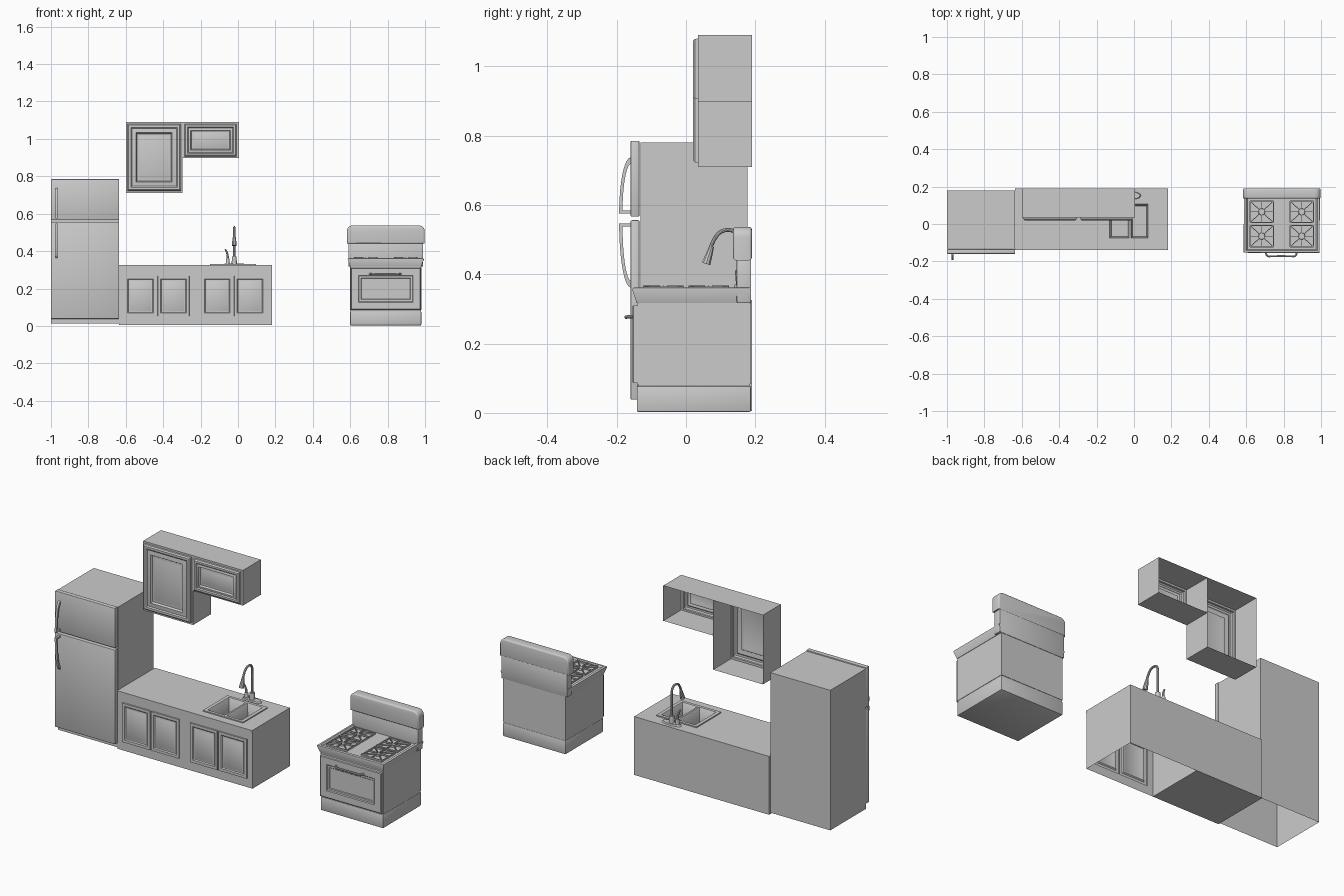
import bpy, bmesh, math
from mathutils import Vector, Matrix

if "Cube" in bpy.data.objects:
    bpy.data.objects.remove(bpy.data.objects["Cube"])


def finish(name, bm):
    me = bpy.data.meshes.new(name)
    bm.to_mesh(me)
    bm.free()
    ob = bpy.data.objects.new(name, me)
    bpy.context.collection.objects.link(ob)
    return ob


def add_box(bm, lo, hi):
    lo, hi = Vector(lo), Vector(hi)
    m = Matrix.Translation((lo + hi) / 2) @ Matrix.Diagonal((*(hi - lo), 1))
    return bmesh.ops.create_cube(bm, size=1, matrix=m)["verts"]


def box(name, lo, hi, bevel=0.0, seg=2):
    bm = bmesh.new()
    add_box(bm, lo, hi)
    if bevel:
        bmesh.ops.bevel(bm, geom=bm.edges[:], offset=bevel, segments=seg, profile=0.5, affect='EDGES')
    return finish(name, bm)


def grid(bm, us, vs, place, skip=()):
    """Sheet of cells; returns faces by (column, row)."""
    vt = [[bm.verts.new(place(u, v)) for v in vs] for u in us]
    return {(i, j): bm.faces.new((vt[i][j], vt[i + 1][j], vt[i + 1][j + 1], vt[i][j + 1]))
            for i in range(len(us) - 1) for j in range(len(vs) - 1) if (i, j) not in skip}


def steps(bm, face, seq):
    bm.normal_update()
    for t, d in seq:
        bmesh.ops.inset_individual(bm, faces=[face], thickness=t, depth=d, use_even_offset=True)


def sides(bm, lo, hi, keep):
    """Selected plain walls of a box: left, right, back, top, bottom."""
    (a, b, c), (d, e, f) = lo, hi
    quads = {'l': ((a, e, c), (a, b, c), (a, b, f), (a, e, f)),
             'r': ((d, b, c), (d, e, c), (d, e, f), (d, b, f)),
             'k': ((d, e, c), (a, e, c), (a, e, f), (d, e, f)),
             'f': ((a, b, c), (d, b, c), (d, b, f), (a, b, f)),
             't': ((a, b, f), (d, b, f), (d, e, f), (a, e, f)),
             'b': ((a, e, c), (d, e, c), (d, b, c), (a, b, c))}
    for k in keep:
        bm.faces.new([bm.verts.new(p) for p in quads[k]])


def cabinet(name, xs, zs, y0, y1, keep, door):
    """Hollow carcass whose odd front cells become panelled doors."""
    bm = bmesh.new()
    cells = grid(bm, xs, zs, lambda u, v: (u, y0, v))
    for (i, j), f in cells.items():
        if i % 2 and j == 1:
            steps(bm, f, door)
    sides(bm, (xs[0], y0, zs[0]), (xs[-1], y1, zs[-1]), keep)
    bmesh.ops.remove_doubles(bm, verts=bm.verts[:], dist=1e-5)
    return finish(name, bm)


def prism(name, pts, axis, lo, hi, bevel=0.0):
    """Outline extruded along x (points y,z) or y (points x,z)."""
    put = (lambda p, t: (t, p[0], p[1])) if axis == 'x' else (lambda p, t: (p[0], t, p[1]))
    bm = bmesh.new()
    f = bm.faces.new([bm.verts.new(put(p, lo)) for p in pts])
    r = bmesh.ops.extrude_face_region(bm, geom=[f])
    d = Vector(put((0, 0), hi - lo))
    bmesh.ops.translate(bm, vec=d, verts=[v for v in r["geom"] if isinstance(v, bmesh.types.BMVert)])
    bmesh.ops.recalc_face_normals(bm, faces=bm.faces[:])
    if bevel:
        caps = [e for f in bm.faces if len(f.verts) > 4 for e in f.edges]
        bmesh.ops.bevel(bm, geom=caps, offset=bevel, segments=3, profile=0.5, affect='EDGES')
    return finish(name, bm)


def tube(name, pts, r, radii=None):
    cu = bpy.data.curves.new(name, 'CURVE')
    cu.dimensions, cu.bevel_depth, cu.bevel_resolution, cu.use_fill_caps = '3D', r, 3, True
    sp = cu.splines.new('NURBS')
    sp.points.add(len(pts) - 1)
    for i, p in enumerate(pts):
        sp.points[i].co = (*p, 1)
        sp.points[i].radius = radii[i] if radii else 1
    sp.use_endpoint_u, sp.order_u, sp.resolution_u = True, 3, 6
    tmp = bpy.data.objects.new(name + "_path", cu)
    bpy.context.collection.objects.link(tmp)
    me = bpy.data.meshes.new_from_object(tmp.evaluated_get(bpy.context.evaluated_depsgraph_get()))
    bpy.data.objects.remove(tmp)
    ob = bpy.data.objects.new(name, me)
    bpy.context.collection.objects.link(ob)


def cyl(name, c, r, h, sx=1.0):
    bm = bmesh.new()
    bmesh.ops.create_cone(bm, cap_ends=True, segments=24, radius1=r, radius2=r * 0.9, depth=h,
                          matrix=Matrix.Translation(c) @ Matrix.Diagonal((sx, 1, 1, 1)))
    return finish(name, bm)


# Refrigerator: hollow body, two doors, bowed handles
bm = bmesh.new()
sides(bm, (-1, -0.132, 0.012), (-0.637, 0.178, 0.78), 'lrkft')
bmesh.ops.remove_doubles(bm, verts=bm.verts[:], dist=1e-5)
finish("fridge_body", bm)
box("fridge_lower_door", (-1, -0.16, 0.038), (-0.635, -0.134, 0.556), 0.004)
box("fridge_upper_door", (-1, -0.16, 0.566), (-0.635, -0.134, 0.785), 0.004)


def fridge_handle(name, z_foot, z_tip):
    n, pts = 8, []
    for k in range(n + 1):
        a = k / n * math.pi / 2
        pts.append((-0.16 - 0.033 * math.cos(a), z_foot + (z_tip - z_foot) * math.sin(a)))
    s = 0.009 if z_tip > z_foot else -0.009
    for k in range(n, -1, -1):
        a = k / n * math.pi / 2
        pts.append((-0.158 - 0.025 * math.cos(a), z_foot + s + (z_tip - z_foot - 3 * s) * math.sin(a)))
    pts += [(-0.158, z_foot + s), (-0.158, z_foot)]
    prism(name, pts, 'x', -0.977, -0.965)


fridge_handle("fridge_upper_handle", 0.575, 0.737)
fridge_handle("fridge_lower_handle", 0.547, 0.362)

# Wall cabinets, open at the back
wall_door = [(0.001, 0.009), (0.006, 0.006), (0.012, 0), (0.006, -0.005), (0.022, 0.004),
             (0.006, -0.010), (0.006, 0.0), (0.008, 0.003)]
cabinet("tall_wall_cabinet", [-0.6, -0.592, -0.305, -0.297], [0.71, 0.722, 1.08, 1.09],
        0.035, 0.19, 'lrtb', wall_door)
small_door = [(0.001, 0.009), (0.006, 0.006), (0.010, 0), (0.005, -0.005), (0.012, 0.004),
              (0.005, -0.010), (0.005, 0.0), (0.006, 0.003)]
cabinet("short_wall_cabinet", [-0.297, -0.287, -0.007, 0.005], [0.897, 0.906, 1.08, 1.09],
        0.035, 0.19, 'lrtb', small_door)

# Base cabinets with paired doors
base_door = [(0.001, 0.006), (0.015, 0), (0.005, -0.005), (0.005, 0.0), (0.005, 0.003)]
zs = [0.005, 0.052, 0.268, 0.31]
cabinet("left_base_cabinet", [-0.637, -0.607, -0.436, -0.430, -0.26, -0.23], zs,
        -0.134, 0.19, 'lrkb', base_door)
cabinet("sink_base_cabinet", [-0.23, -0.195, -0.027, -0.021, 0.15, 0.182], zs,
        -0.134, 0.19, 'lrk', base_door)

# Countertops; the right one is open under the sink
box("left_countertop", (-0.637, -0.138, 0.31), (-0.23, 0.19, 0.325))
bm = bmesh.new()
grid(bm, [-0.23, -0.14, 0.085, 0.182], [-0.138, -0.08, 0.11, 0.19], lambda u, v: (u, v, 0.325), {(1, 1)})
sides(bm, (-0.23, -0.138, 0.31), (0.182, 0.19, 0.325), 'lrkf')
bmesh.ops.remove_doubles(bm, verts=bm.verts[:], dist=1e-5)
finish("sink_countertop", bm)

# Double-basin sink
bm = bmesh.new()
cells = grid(bm, [-0.149, -0.13, -0.027, -0.017, 0.076, 0.095], [-0.092, -0.076, 0.106, 0.122],
             lambda u, v: (u, v, 0.331))
rim = [e for e in bm.edges if e.is_boundary]
r = bmesh.ops.extrude_edge_only(bm, edges=rim)
bmesh.ops.translate(bm, vec=(0, 0, -0.006), verts=[v for v in r["geom"] if isinstance(v, bmesh.types.BMVert)])
for i in (1, 3):
    steps(bm, cells[(i, 1)], [(0.003, -0.004), (0.006, -0.075)])
finish("sink", bm)

# Faucet
cyl("faucet_plate", (-0.02, 0.152, 0.329), 0.022, 0.008, 2.6)
cyl("faucet_base", (-0.02, 0.152, 0.35), 0.014, 0.04)
tube("faucet_neck", [(-0.02, 0.152, 0.34), (-0.02, 0.152, 0.42), (-0.02, 0.154, 0.48), (-0.02, 0.148, 0.525),
                     (-0.02, 0.105, 0.53), (-0.02, 0.078, 0.50), (-0.02, 0.068, 0.468)], 0.006)
tube("faucet_spout", [(-0.02, 0.074, 0.48), (-0.02, 0.066, 0.455), (-0.02, 0.058, 0.43)], 0.012, [0.6, 0.9, 1.1])
cyl("lever_base", (-0.055, 0.152, 0.345), 0.010, 0.03)
tube("faucet_lever", [(-0.055, 0.152, 0.35), (-0.052, 0.15, 0.385), (-0.068, 0.145, 0.41)], 0.006, [1.2, 1, 0.7])

# Stove body, drawer and oven door
box("stove_drawer", (0.6, -0.142, 0.003), (0.98, 0.187, 0.078), 0.004)
box("stove_body", (0.602, -0.138, 0.07), (0.978, 0.185, 0.322))
bm = bmesh.new()
sides(bm, (0.6, -0.140, 0.084), (0.98, 0.187, 0.315), 'lrkb')
finish("stove_side_panels", bm)
bm = bmesh.new()
add_box(bm, (0.604, -0.152, 0.086), (0.976, -0.136, 0.31))
front = min(bm.faces, key=lambda f: f.calc_center_median().y)
steps(bm, front, [(0.004, 0.003), (0.036, 0), (0.004, -0.004), (0.010, 0), (0.003, -0.003)])
finish("oven_door", bm)
tube("oven_handle", [(0.705, -0.15, 0.278), (0.707, -0.174, 0.277), (0.74, -0.172, 0.276),
                     (0.835, -0.172, 0.276), (0.868, -0.174, 0.277), (0.87, -0.15, 0.278)], 0.005)

# Flared cooktop with recessed tray
bm = bmesh.new()
add_box(bm, (0.586, -0.155, 0.317), (0.994, 0.187, 0.362))
for v in bm.verts:
    if v.co.z < 0.33:
        v.co.x += 0.014 if v.co.x < 0.8 else -0.014
        v.co.y = max(v.co.y, -0.142)
top = max(bm.faces, key=lambda f: f.calc_center_median().z)
bmesh.ops.bevel(bm, geom=list(top.edges), offset=0.006, segments=2, profile=0.5, affect='EDGES')
bm.normal_update()
top = max(bm.faces, key=lambda f: f.calc_center_median().z + f.calc_area())
steps(bm, top, [(0.008, 0), (0.006, -0.008)])
finish("cooktop", bm)

# Backguard: lower neck and rounded upper panel
box("backguard_neck", (0.59, 0.146, 0.318), (0.99, 0.188, 0.45), 0.004)
outline = [(0.582, 0.440), (0.998, 0.440)]
for cx, a0 in ((0.968, 0), (0.612, 90)):
    outline += [(cx + 0.03 * math.cos(math.radians(a0 + k * 15)),
                 0.507 + 0.03 * math.sin(math.radians(a0 + k * 15))) for k in range(7)]
prism("backguard_panel", outline, 'y', 0.136, 0.19, 0.008)


# Burners with grates
def bar(bm, p, q, w, h):
    p, q = Vector(p), Vector(q)
    d = q - p
    m = (Matrix.Translation((p + q) / 2) @ Matrix.Rotation(math.atan2(d.y, d.x), 4, 'Z')
         @ Matrix.Diagonal((d.length, w, h, 1)))
    bmesh.ops.create_cube(bm, size=1, matrix=m)


n = 0
for bx in (0.683, 0.897):
    for by in (0.065, -0.065):
        n += 1
        bm = bmesh.new()
        hx, hy, z = 0.062, 0.057, 0.364
        corners = [(-hx, -hy), (hx, -hy), (hx, hy), (-hx, hy)]
        for k in range(4):
            p, q = corners[k], corners[(k + 1) % 4]
            mid = ((p[0] + q[0]) / 2, (p[1] + q[1]) / 2)
            bar(bm, (bx + p[0], by + p[1], z - 0.004), (bx + q[0], by + q[1], z - 0.004), 0.005, 0.008)
            for e in (p, mid):
                bar(bm, (bx + e[0], by + e[1], z), (bx + e[0] * 0.2, by + e[1] * 0.2, z), 0.004, 0.008)
        finish(f"burner_grate_{n}", bm)
        cyl(f"burner_cap_{n}", (bx, by, 0.358), 0.018, 0.008)

bpy.ops.object.select_all(action='SELECT')
bpy.context.view_layer.objects.active = bpy.context.selected_objects[0]
bpy.ops.object.shade_smooth_by_angle(angle=math.radians(35))
